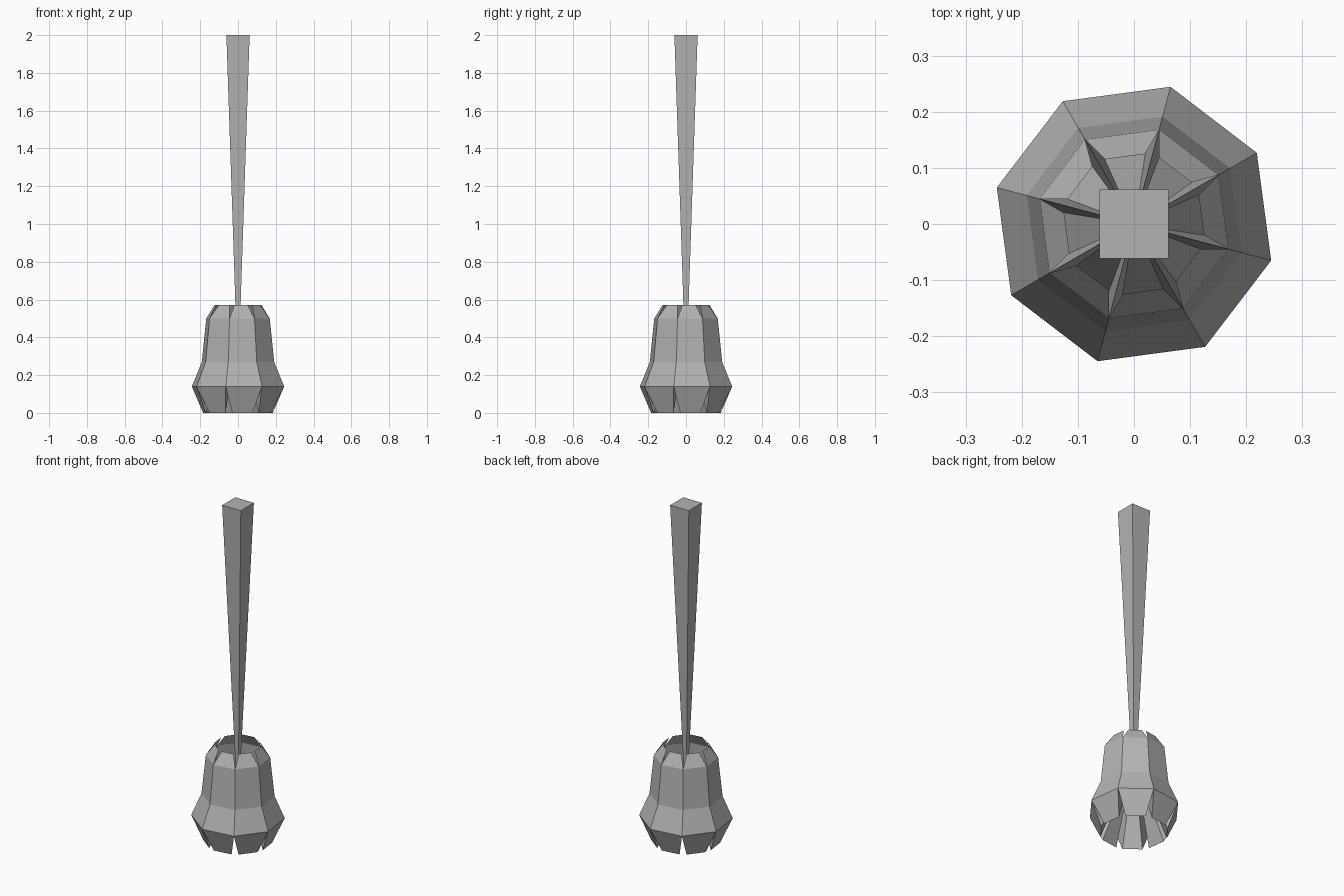
import bpy
from math import radians, cos, sin

if "Cube" in bpy.data.objects:
    bpy.data.objects.remove(bpy.data.objects["Cube"])

N = 8
START = radians(30.1)
STEP = radians(45)

# Mid-grey shared by all parts
grey = bpy.data.materials.new("mid_grey")
grey.diffuse_color = (0.45, 0.45, 0.45, 1)
grey.use_nodes = True
grey.node_tree.nodes["Principled BSDF"].inputs["Base Color"].default_value = grey.diffuse_color


def make_object(name, verts, faces):
    mesh = bpy.data.meshes.new(name)
    mesh.from_pydata(verts, [], faces)
    mesh.materials.append(grey)
    obj = bpy.data.objects.new(name, mesh)
    bpy.context.collection.objects.link(obj)
    return obj


def ring(r, z):
    return [(r * cos(START + i * STEP), r * sin(START + i * STEP), z) for i in range(N)]


def tips(i, dist, half, z):
    # two tip corners of the petal between ring corners i and i + 1
    a = START + (i + 0.5) * STEP
    c, s = cos(a), sin(a)
    return [(dist * c + half * s, dist * s - half * c, z),
            (dist * c - half * s, dist * s + half * c, z)]


# Bell wall: three eight-sided rings
verts = ring(0.253, 0.14) + ring(0.198, 0.27) + ring(0.174, 0.50)
faces = []
for level in range(2):
    for i in range(N):
        j = (i + 1) % N
        a, b = level * N, (level + 1) * N
        faces.append((a + i, a + j, b + j, b + i))

# Upper and lower petals, with a grooved inner cone rising to the stem
apex = len(verts)
verts.append((0, 0, 0.45))
for i in range(N):
    j = (i + 1) % N
    k = len(verts)
    verts += tips(i, 0.121, 0.036, 0.57)
    faces.append((2 * N + i, 2 * N + j, k + 1, k))
    k = len(verts)
    verts += tips(i, 0.179, 0.054, 0.0)
    faces.append((j, i, k, k + 1))
    faces += [(k, apex, k + 1), (i, apex, k), (k + 1, apex, j)]
make_object("flower_bell", verts, faces)

# Square stem, tapering down into the bell
sv = []
for h, z in ((0.009, 0.43), (0.0615, 2.0)):
    sv += [(-h, -h, z), (h, -h, z), (h, h, z), (-h, h, z)]
make_object("stem", sv, [(3, 2, 1, 0), (4, 5, 6, 7)] +
            [(i, (i + 1) % 4, (i + 1) % 4 + 4, i + 4) for i in range(4)])
